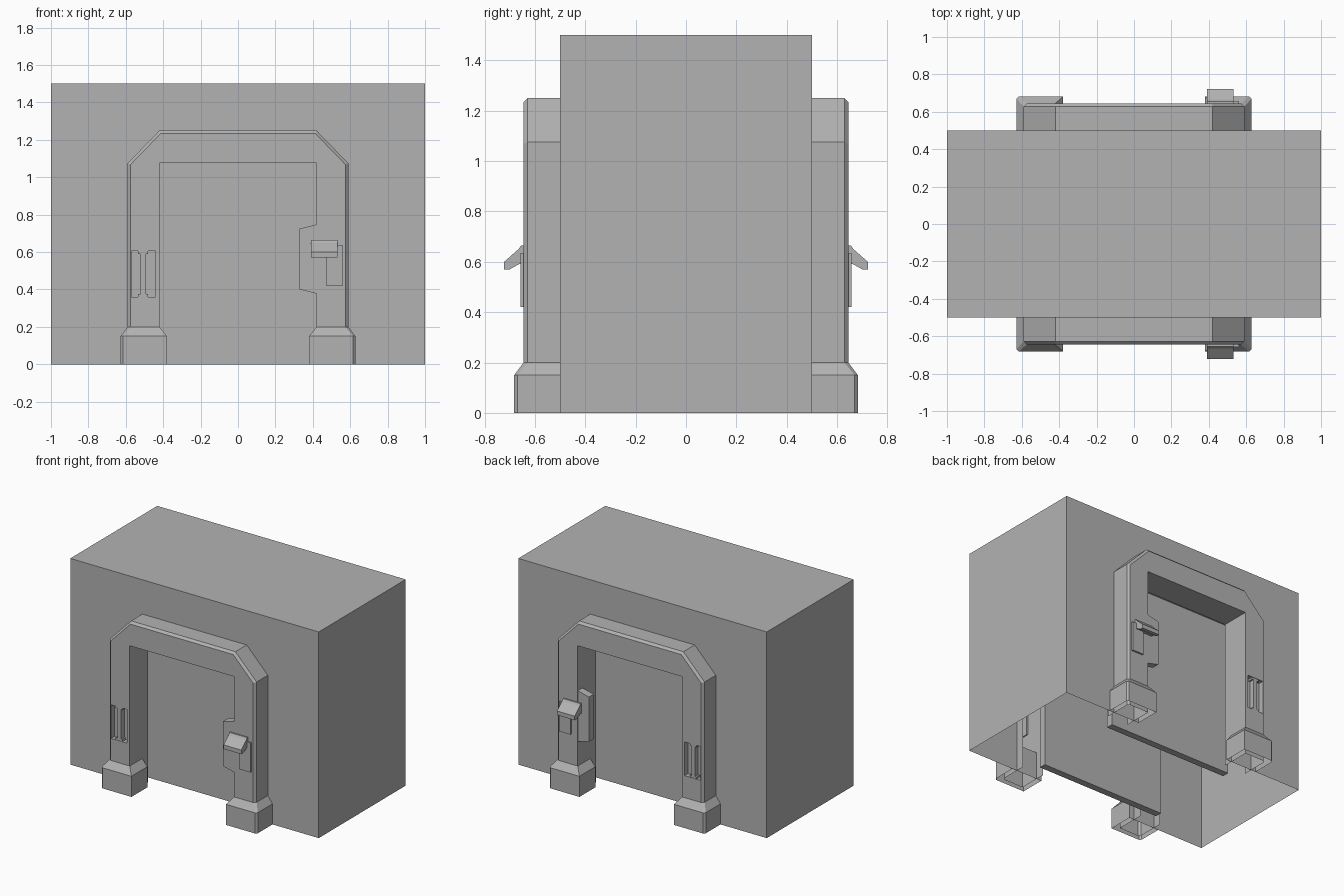
import bpy, bmesh
from mathutils import Vector

if "Cube" in bpy.data.objects:
    bpy.data.objects.remove(bpy.data.objects["Cube"], do_unlink=True)

grey = bpy.data.materials.new("plain_grey")
grey.use_nodes = True
tone = (0.45, 0.45, 0.45, 1)
grey.diffuse_color = tone
grey.node_tree.nodes["Principled BSDF"].inputs["Base Color"].default_value = tone

HALF, TOP = 0.42, 1.075          # doorway half width and height
OUT, ARCH, FRONT = 0.59, 1.25, 0.645
ARCH_LINE = [(-OUT, 0), (-OUT, TOP), (-HALF, ARCH), (HALF, ARCH), (OUT, TOP), (OUT, 0)]


def add(name, bm):
    bmesh.ops.recalc_face_normals(bm, faces=bm.faces)
    mesh = bpy.data.meshes.new(name)
    bm.to_mesh(mesh)
    bm.free()
    mesh.materials.append(grey)
    ob = bpy.data.objects.new(name, mesh)
    bpy.context.collection.objects.link(ob)
    return ob


def prism(points, axis, start, end):
    """Extrude an outline: (x, z) along y, or (y, z) along x."""
    bm = bmesh.new()
    place = (lambda a, b: (a, start, b)) if axis == "y" else (lambda a, b: (start, a, b))
    face = bm.faces.new([bm.verts.new(place(a, b)) for a, b in points])
    move = Vector((0, end - start, 0) if axis == "y" else (end - start, 0, 0))
    geom = bmesh.ops.extrude_face_region(bm, geom=[face])["geom"]
    bmesh.ops.translate(bm, verts=[v for v in geom if isinstance(v, bmesh.types.BMVert)], vec=move)
    if not face.is_valid or len(bm.faces) < len(points) + 2:
        bm.faces.new([v for v in bm.verts][:len(points)])
    return bm


def box(x0, x1, y0, y1, z0, z1):
    return prism([(x0, z0), (x1, z0), (x1, z1), (x0, z1)], "y", y0, y1)


def drop(bm, test):
    """Remove the faces whose centre passes the test."""
    gone = [f for f in bm.faces if test(f.calc_center_median())]
    bmesh.ops.delete(bm, geom=gone, context="FACES")


# wall block, open below, with the archway left out front and back
wall_line = [(-1, 0)] + ARCH_LINE + [(1, 0), (1, 1.5), (-1, 1.5)]
bm = prism(wall_line, "y", -0.5, 0.5)
drop(bm, lambda c: c.z < 0.001 or (abs(c.y) < 0.01 and abs(c.x) < 0.7 and c.z < 1.3))
add("wall_block", bm)

for s, side in ((-1, "front"), (1, "back")):
    # door slab
    add(side + "_door", box(-0.5, 0.5, s * 0.32, s * 0.37, 0, 1.12))

    # door frame with a chamfered outer edge
    line = ARCH_LINE + [(HALF, 0), (HALF, TOP), (-HALF, TOP), (-HALF, 0)]
    bm = prism(line, "y", s * 0.435, s * FRONT)
    rim = []
    for e in bm.edges:
        mid = (e.verts[0].co + e.verts[1].co) / 2
        if all(abs(abs(v.co.y) - FRONT) < 0.001 for v in e.verts) and mid.z > 0.001:
            if abs(mid.x) > HALF + 0.01 or mid.z > TOP + 0.01:
                rim.append(e)
    bmesh.ops.bevel(bm, geom=rim, offset=0.016, segments=1, affect="EDGES")
    frame = add(side + "_frame", bm)

    # vent recess cut into the frame
    cutter = add(side + "_vent_cutter", box(-0.57, -0.44, s * 0.605, s * 0.7, 0.36, 0.605))
    cutter.hide_render = True
    cut = frame.modifiers.new("vent", "BOOLEAN")
    cut.operation, cut.solver, cut.object = "DIFFERENCE", "EXACT", cutter
    bpy.context.view_layer.update()
    bm = bmesh.new()
    bm.from_object(frame, bpy.context.evaluated_depsgraph_get())
    frame.modifiers.clear()
    bpy.data.objects.remove(cutter, do_unlink=True)
    drop(bm, lambda c: c.z < 0.001 or abs(c.y) < 0.436)
    bm.to_mesh(frame.data)
    bm.free()

    # vent bar with wider ends
    add(side + "_vent_bar", box(-0.522, -0.492, s * 0.6, s * 0.642, 0.36, 0.605))
    for z in (0.36, 0.59):
        add(side + "_vent_bar_end", box(-0.535, -0.48, s * 0.6, s * 0.642, z, z + 0.015))

    # feet, tapering in to the frame
    for m, hand in ((-1, "right"), (1, "left")):
        bm = bmesh.new()
        rings = []
        for z, inner, outer, deep, cut in ((0, 0.38, 0.628, 0.682, 0.013),
                                           (0.15, 0.38, 0.628, 0.682, 0.013),
                                           (0.2, HALF, OUT, FRONT, 0.016)):
            ring = [(inner, 0.5), (inner, deep), (outer - cut, deep), (outer, deep - cut), (outer, 0.5)]
            rings.append([bm.verts.new((m * x, s * y, z)) for x, y in ring])
        for low, high in zip(rings, rings[1:]):
            for i in range(len(low)):
                j = (i + 1) % len(low)
                bm.faces.new((low[i], low[j], high[j], high[i]))
        add(f"{side}_{hand}_foot", bm)

    # control panel: side bracket, back plate and hood
    bracket = [(0.43, 0.375), (0.33, 0.4), (0.33, 0.725), (0.43, 0.75)]
    add(side + "_panel_bracket", prism(bracket, "y", s * 0.59, s * 0.644))
    add(side + "_panel_plate", box(0.47, 0.562, s * 0.63, s * 0.658, 0.42, 0.635))
    hood = [(0.64, 0.665), (0.655, 0.665), (0.665, 0.65), (0.722, 0.6), (0.722, 0.57),
            (0.7, 0.57), (0.66, 0.592), (0.64, 0.592)]
    add(side + "_panel_hood", prism([(s * y, z) for y, z in hood], "x", 0.39, 0.532))
